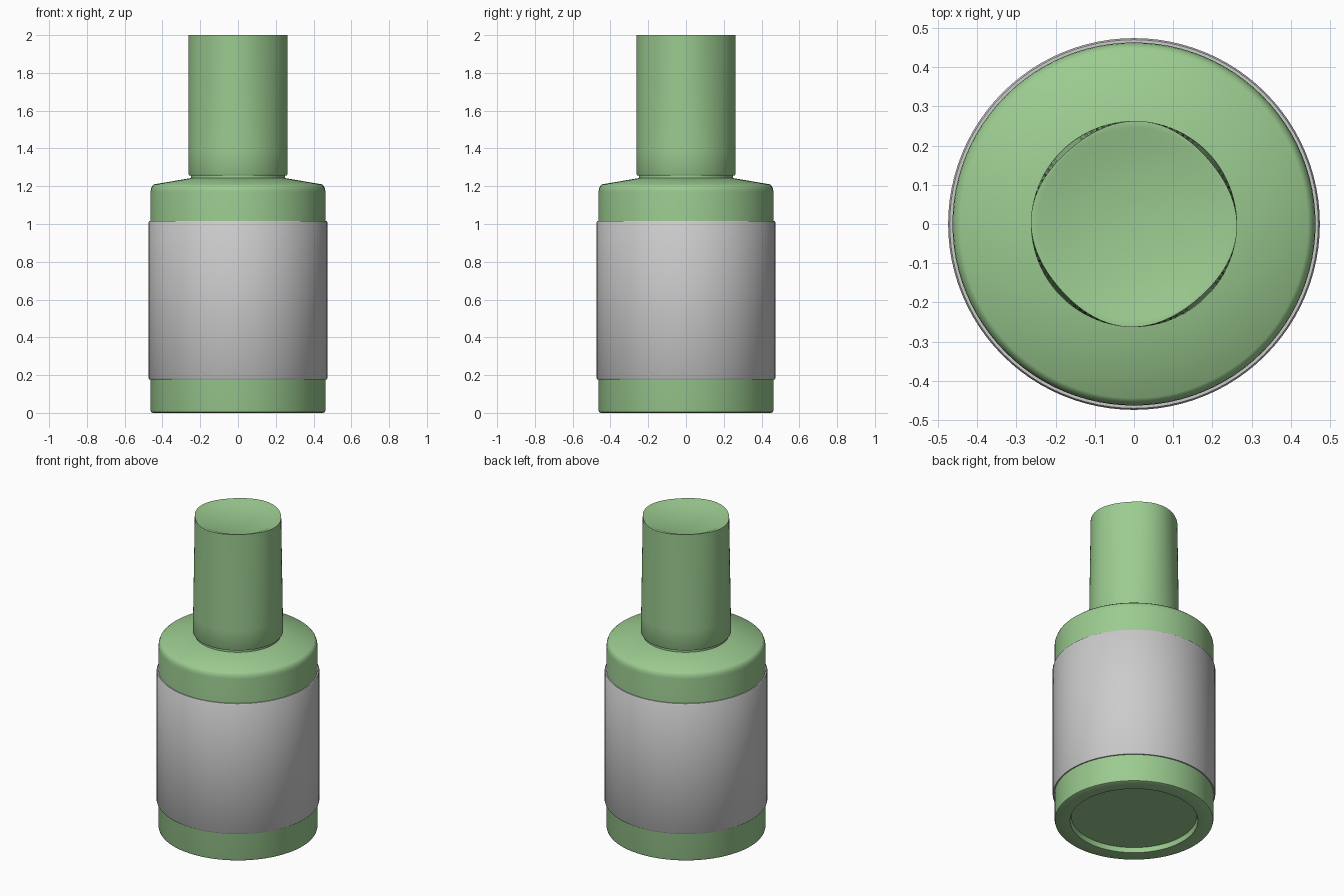
import bpy, bmesh, math

if "Cube" in bpy.data.objects:
    bpy.data.objects.remove(bpy.data.objects["Cube"])


def material(name, rgb):
    m = bpy.data.materials.new(name)
    m.diffuse_color = (*rgb, 1)
    m.use_nodes = True
    m.node_tree.nodes["Principled BSDF"].inputs["Base Color"].default_value = m.diffuse_color
    return m


green = material("green", (0.33, 0.6, 0.28))


def lathe(name, profile, mat=None, closed=False, shape=None, n=96):
    """Revolve (radius, z) points around z; the ends are capped unless closed."""
    bm = bmesh.new()
    rings = []
    for r, z in profile:
        ring = []
        for i in range(n):
            a = 2 * math.pi * i / n
            k = shape(a, r, z) if shape else r
            ring.append(bm.verts.new((k * math.cos(a), k * math.sin(a), z)))
        rings.append(ring)
    pairs = list(zip(rings, rings[1:]))
    if closed:
        pairs.append((rings[-1], rings[0]))
    for lo, hi in pairs:
        for i in range(n):
            j = (i + 1) % n
            bm.faces.new((lo[i], lo[j], hi[j], hi[i]))
    if not closed:
        bm.faces.new(rings[0][::-1])
        bm.faces.new(rings[-1])
    bmesh.ops.recalc_face_normals(bm, faces=bm.faces)
    mesh = bpy.data.meshes.new(name)
    bm.to_mesh(mesh)
    bm.free()
    ob = bpy.data.objects.new(name, mesh)
    bpy.context.collection.objects.link(ob)
    if mat:
        mesh.materials.append(mat)
    bpy.context.view_layer.objects.active = ob
    ob.select_set(True)
    bpy.ops.object.shade_smooth_by_angle(angle=math.radians(35))
    ob.select_set(False)
    return ob


# Bottle: recessed base, straight wall, rounded shoulder and short neck
lathe("bottle", [(0.365, 0.03), (0.372, 0.0), (0.452, 0.0), (0.46, 0.004), (0.463, 0.014),
                 (0.463, 1.17), (0.461, 1.185), (0.455, 1.2), (0.444, 1.21),
                 (0.25, 1.243), (0.25, 1.262)], green)

# Label: thin sleeve wrapped around the bottle
lathe("label_sleeve", [(0.462, 0.178), (0.47, 0.178), (0.474, 0.184), (0.474, 1.009),
                       (0.47, 1.015), (0.462, 1.015)], closed=True)


# Cap: round at the bottom, its outer wall eases to a softly squared top
def cap_shape(a, r, z):
    if r < 0.255:
        return r
    t = (z - 1.26) / 0.74
    return r - t * 0.006 * (1 - math.cos(4 * (a + math.radians(4))))


wall = [(0.263, 1.265 + 0.735 * i / 6) for i in range(7)]
lathe("cap", [(0.24, 1.255), (0.259, 1.258)] + wall + [(0.245, 2.0), (0.212, 1.985)],
      green, shape=cap_shape)
